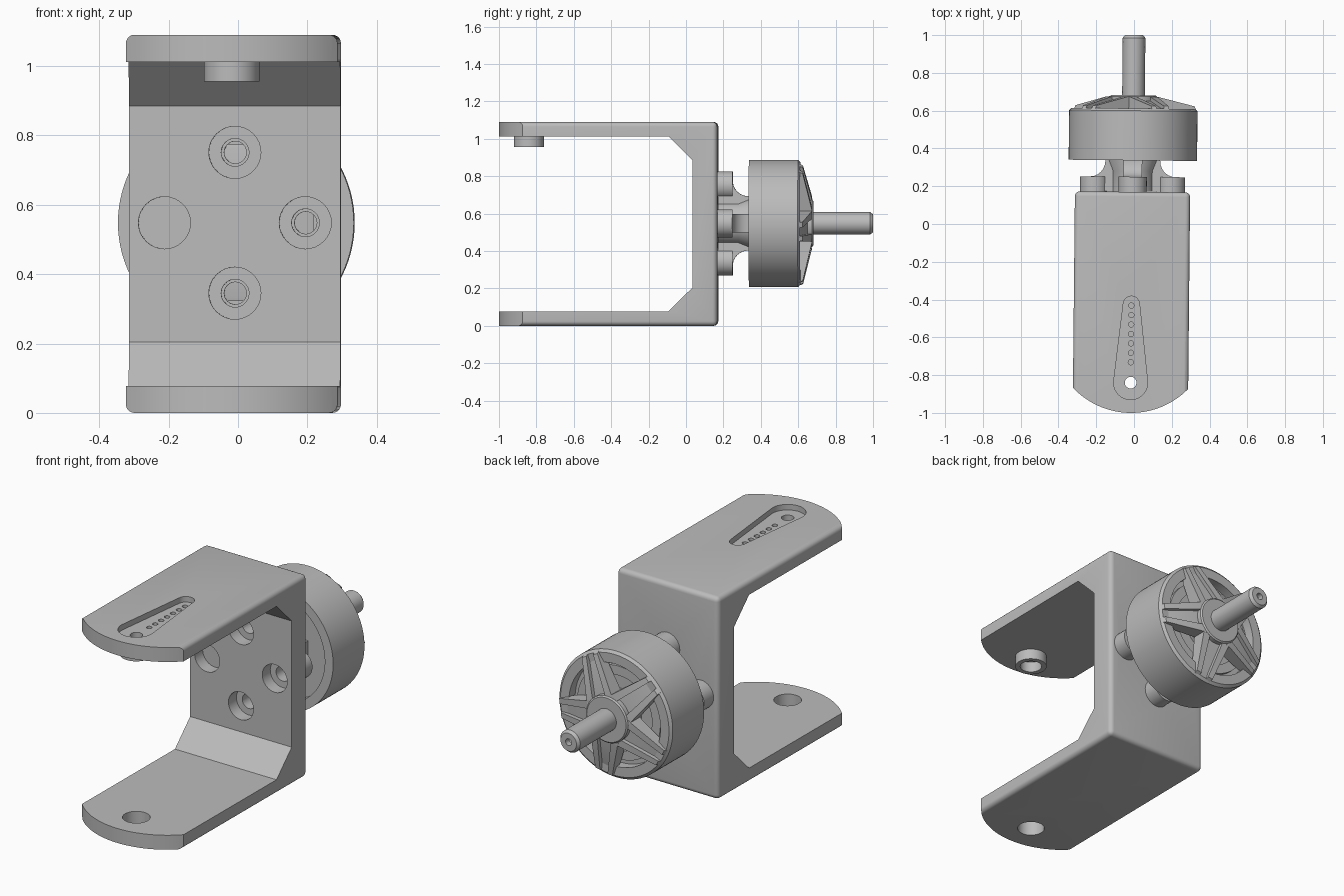
import bpy, bmesh, math
from mathutils import Matrix, Vector

cube = bpy.data.objects.get("Cube")
if cube:
    bpy.data.objects.remove(cube, do_unlink=True)

grey = bpy.data.materials.new("plain grey")
grey.use_nodes = True
grey.diffuse_color = (0.5, 0.5, 0.5, 1)
grey.node_tree.nodes["Principled BSDF"].inputs["Base Color"].default_value = (0.5, 0.5, 0.5, 1)

MID = 0.548                       # height of the motor axis
BOLT = 0.203                      # bolt circle radius
HALF = 0.305                      # half width of the bracket
PIVOT = -0.84                     # y of the pivot holes
AXIS = Matrix.Translation((0, 0, MID)) @ Matrix.Rotation(-math.pi / 2, 4, 'X')
# the whole assembly stands turned very slightly
POSE = Matrix.Translation((-0.0095, 0, 0)) @ Matrix.Rotation(-0.01, 4, 'Z')
BOLTS = [(BOLT * math.cos(k * math.pi / 2), BOLT * math.sin(k * math.pi / 2)) for k in range(4)]


def finish(name, bm, matrix=Matrix()):
    bmesh.ops.remove_doubles(bm, verts=bm.verts, dist=1e-5)
    bmesh.ops.transform(bm, matrix=matrix, verts=bm.verts)
    bmesh.ops.recalc_face_normals(bm, faces=bm.faces)
    mesh = bpy.data.meshes.new(name)
    bm.to_mesh(mesh)
    bm.free()
    mesh.materials.append(grey)
    ob = bpy.data.objects.new(name, mesh)
    bpy.context.collection.objects.link(ob)
    return ob


def revolve(name, profile, matrix=AXIS, steps=64):
    """Spin (radius, height) points round the local z axis."""
    bm = bmesh.new()
    vs = [bm.verts.new((r, 0, h)) for r, h in profile]
    es = [bm.edges.new((a, b)) for a, b in zip(vs, vs[1:] + vs[:1])]
    bmesh.ops.spin(bm, geom=vs + es, cent=(0, 0, 0), axis=(0, 0, 1),
                   angle=2 * math.pi, steps=steps, use_merge=True)
    bmesh.ops.dissolve_degenerate(bm, edges=bm.edges, dist=1e-6)
    return finish(name, bm, matrix)


def prism_mesh(points, move):
    bm = bmesh.new()
    face = bm.faces.new([bm.verts.new(p) for p in points])
    ext = bmesh.ops.extrude_face_region(bm, geom=[face])["geom"]
    bmesh.ops.translate(bm, vec=move, verts=[v for v in ext if isinstance(v, bmesh.types.BMVert)])
    bmesh.ops.recalc_face_normals(bm, faces=bm.faces)
    return bm


def drum(radius, low, high, matrix=Matrix(), steps=32):
    return revolve("cutter", [(0, low), (radius, low), (radius, high), (0, high)], matrix, steps)


def cut(target, cutter, operation='DIFFERENCE'):
    mod = target.modifiers.new("cut", 'BOOLEAN')
    mod.operation, mod.solver, mod.object = operation, 'EXACT', cutter
    bpy.context.view_layer.objects.active = target
    bpy.ops.object.modifier_apply(modifier=mod.name)
    bpy.data.objects.remove(cutter, do_unlink=True)


# U-shaped bracket with inner corner chamfers
TOP, PLATE, WALL, BACK = 1.09, 0.078, 0.038, 0.17
lower = [(-1.1, 0), (BACK, 0)]
inner = [(-1.1, PLATE), (-0.09, PLATE), (WALL, 0.205)]
outline = lower + [(y, TOP - z) for y, z in reversed(lower)]
outline += [(y, TOP - z) for y, z in inner] + list(reversed(inner))
bm = prism_mesh([(-HALF, y, z) for y, z in outline], (2 * HALF, 0, 0))


def on_outside(v):
    return abs(v.co.y - BACK) < 1e-4 or abs(v.co.z) < 1e-4 or abs(v.co.z - TOP) < 1e-4


rim = [e for e in bm.edges if all(on_outside(v) for v in e.verts)
       and any(v.co.y > 0 for v in e.verts)]
bmesh.ops.bevel(bm, geom=rim, offset=0.025, segments=5, profile=0.5, affect='EDGES')
bracket = finish("bracket", bm)

# rounded ends of both plates
R = 0.423
plan = [(0.36, 0.4, -0.2), (-0.36, 0.4, -0.2)]
for i in range(41):
    x = -0.36 + 0.72 * i / 40
    plan.append((x, R - 1 - math.sqrt(R * R - x * x), -0.2))
cut(bracket, finish("cutter", prism_mesh(plan, (0, 0, 1.6))), 'INTERSECT')

# counterbored bolt holes in the back wall
for x, z in BOLTS:
    place = Matrix.Translation((x, 0, z)) @ AXIS
    cut(bracket, drum(0.04, 0, 0.3, place))
    cut(bracket, drum(0.075, 0, 0.105, place))

# lever-shaped pocket with its row of small holes, and pivot holes
bm = bmesh.new()
for y, r in ((PIVOT, 0.09), (-0.425, 0.043)):
    for z in (TOP - 0.03, TOP + 0.1):
        for k in range(32):
            a = k * math.tau / 32
            bm.verts.new((r * math.cos(a), y + r * math.sin(a), z))
bmesh.ops.convex_hull(bm, input=bm.verts)
bmesh.ops.dissolve_limit(bm, angle_limit=0.01, verts=bm.verts, edges=bm.edges)
cut(bracket, finish("cutter", bm))
for k in range(7):
    cut(bracket, drum(0.014, TOP - 0.055, TOP + 0.1, Matrix.Translation((0, -0.432 - 0.05 * k, 0)), 16))
pivot = Matrix.Translation((0, PIVOT, 0))
cut(bracket, drum(0.031, 0.9, 1.2, pivot))
cut(bracket, drum(0.068, -0.1, 0.2, pivot))

# hollow boss under the top plate
revolve("pivot_boss", [(0.055, 0.955), (0.08, 0.955), (0.08, 1.02), (0.055, 1.02)], pivot, 40)

# motor mount: bored feet and curved arms round a hub
arm = [(0, 0.172), (0.165, 0.172), (0.165, 0.245), (0.215, 0.248)]
for k in range(7):
    a = math.pi / 2 * k / 6
    arm.append((0.225 - 0.08 * math.sin(a), 0.335 - 0.085 * math.cos(a)))
arm += [(0.145, 0.41), (0, 0.41)]
for i, (x, z) in enumerate(BOLTS):
    revolve(f"mount_foot_{i + 1}", [(0.032, 0.168), (0.075, 0.168), (0.075, 0.25), (0.032, 0.25)],
            Matrix.Translation((x, 0, z)) @ AXIS, 32)
    finish(f"mount_arm_{i + 1}", prism_mesh([(r, -0.05, h) for r, h in arm], (0, 0.1, 0)),
           AXIS @ Matrix.Rotation(i * math.pi / 2, 4, 'Z'))
revolve("mount_hub", [(0, 0.172), (0.115, 0.172), (0.115, 0.28), (0.135, 0.335), (0.135, 0.41), (0, 0.41)])

# motor bell, open underneath and recessed behind the spokes
revolve("motor_bell", [(0, 0.4), (0.29, 0.4), (0.29, 0.337), (0.34, 0.337), (0.34, 0.6),
                       (0.326, 0.612), (0.275, 0.612), (0.275, 0.56), (0, 0.56)], AXIS, 96)
revolve("stator_ring", [(0.2, 0.55), (0.25, 0.55), (0.25, 0.578), (0.2, 0.578)])
revolve("spoke_hub", [(0, 0.55), (0.125, 0.55), (0.125, 0.675), (0.118, 0.682), (0, 0.682)])


# five spokes, each a low web between two converging ribs
def spoke_bar(name, profile, left, right, turn):
    bm = bmesh.new()
    sides = []
    for near, far in (left, right):
        sides.append([bm.verts.new((r, near + (far - near) * (r - 0.08) / 0.25, h)) for r, h in profile])
    bm.faces.new(sides[0])
    bm.faces.new(sides[1])
    for j in range(len(profile)):
        bm.faces.new((sides[0][j - 1], sides[0][j], sides[1][j], sides[1][j - 1]))
    finish(name, bm, AXIS @ Matrix.Rotation(turn, 4, 'Z'))


rib = [(0.08, 0.6), (0.08, 0.676), (0.12, 0.674), (0.32, 0.626), (0.332, 0.6), (0.25, 0.585)]
web = [(r, h - 0.022 if h > 0.61 else h) for r, h in rib]
for i in range(5):
    turn = math.radians(8 + 72 * i)
    spoke_bar(f"spoke_web_{i + 1}", web, (-0.07, -0.035), (0.07, 0.035), turn)
    for side, word in ((-1, "a"), (1, "b")):
        spoke_bar(f"spoke_rib_{i + 1}_{word}", rib, (side * 0.045, side * 0.022),
                  (side * 0.088, side * 0.05), turn)

# shaft with chamfered tip and centre drill
revolve("shaft", [(0, 0.6), (0.06, 0.6), (0.06, 0.985), (0.048, 1.0), (0.018, 1.0), (0.018, 0.97), (0, 0.96)],
        AXIS, 40)

# pose and shade every part
for ob in bpy.context.scene.objects:
    if ob.type == 'MESH':
        ob.data.transform(POSE)
        bpy.ops.object.select_all(action='DESELECT')
        ob.select_set(True)
        bpy.context.view_layer.objects.active = ob
        bpy.ops.object.shade_smooth_by_angle(angle=math.radians(30))
